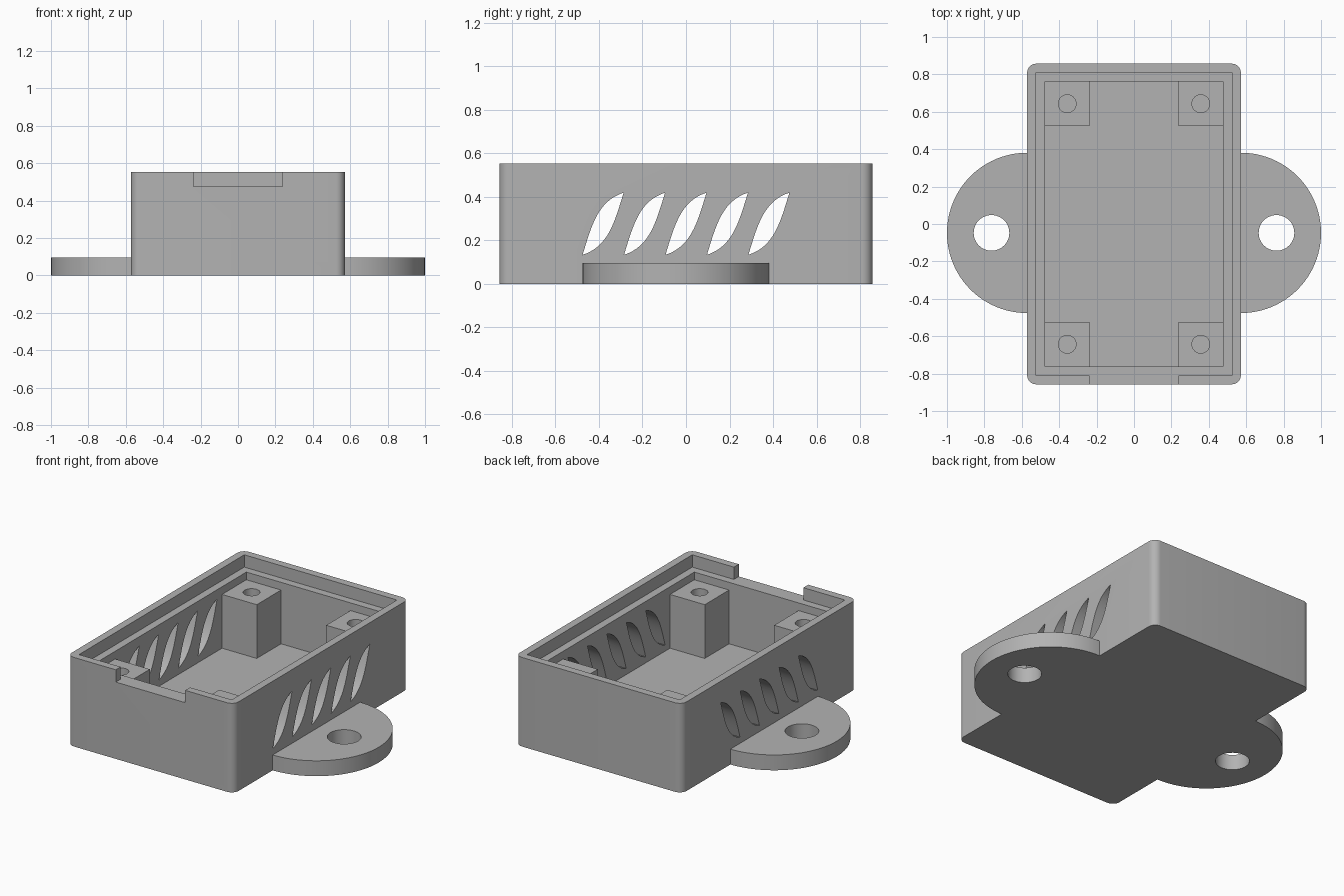
import bpy, bmesh, math
from mathutils import Vector

if "Cube" in bpy.data.objects:
    bpy.data.objects.remove(bpy.data.objects["Cube"], do_unlink=True)

U = 1 / 21  # drawing unit: the case is 24 x 36 units

grey = bpy.data.materials.new("grey plastic")
grey.use_nodes = True
colour = (0.45, 0.45, 0.45, 1)
grey.diffuse_color = colour
grey.node_tree.nodes["Principled BSDF"].inputs["Base Color"].default_value = colour


def prism(name, outline, low, high, axis="z"):
    """Extrude a closed outline along z, or a (y, z) outline along x."""
    place = (lambda a, b, h: (a, b, h)) if axis == "z" else (lambda a, b, h: (h, a, b))
    bm = bmesh.new()
    face = bm.faces.new([bm.verts.new(Vector(place(a, b, low)) * U) for a, b in outline])
    grown = bmesh.ops.extrude_face_region(bm, geom=[face])["geom"]
    shift = Vector(place(0, 0, high - low)) * U
    bmesh.ops.translate(bm, vec=shift, verts=[v for v in grown if isinstance(v, bmesh.types.BMVert)])
    bmesh.ops.recalc_face_normals(bm, faces=bm.faces)
    mesh = bpy.data.meshes.new(name)
    bm.to_mesh(mesh)
    bm.free()
    mesh.materials.append(grey)
    ob = bpy.data.objects.new(name, mesh)
    bpy.context.collection.objects.link(ob)
    return ob


def rect(x0, x1, y0, y1):
    return [(x0, y0), (x1, y0), (x1, y1), (x0, y1)]


def arc(cx, cy, r, start, end, steps):
    angles = [math.radians(start + (end - start) * i / steps) for i in range(steps + 1)]
    return [(cx + r * math.cos(a), cy + r * math.sin(a)) for a in angles]


def circle(cx, cy, r):
    return arc(cx, cy, r, 0, 360, 48)[:-1]


def combine(ob, tool, operation="DIFFERENCE"):
    """Apply a boolean and discard the tool."""
    tool.hide_render = True
    mod = ob.modifiers.new("boolean", "BOOLEAN")
    mod.operation = operation
    mod.solver = "EXACT"
    mod.object = tool
    bpy.context.view_layer.objects.active = ob
    bpy.ops.object.modifier_apply(modifier=mod.name)
    bpy.data.objects.remove(tool, do_unlink=True)


def smooth(ob):
    bpy.ops.object.select_all(action="DESELECT")
    ob.select_set(True)
    bpy.context.view_layer.objects.active = ob
    bpy.ops.object.shade_smooth_by_angle(angle=math.radians(30))


# Outer shell with rounded upright corners
W, L, H = 12, 18, 11.6
corners = [(W - 1, L - 1, 0), (1 - W, L - 1, 90), (1 - W, 1 - L, 180), (W - 1, 1 - L, 270)]
outline = [p for x, y, a in corners for p in arc(x, y, 1, a, a + 90, 8)]
case = prism("case", outline, 0, H)

# Mounting ears, run slightly into the walls
for side in (-1, 1):
    half = arc(W, -1, 9, -90, 90, 48) + [(W - 1, 8), (W - 1, -10)]
    ear = prism("ear", [(side * x, y) for x, y in half], 0, 2)
    combine(case, ear, "UNION")
    combine(case, prism("ear_hole", circle(side * 16, -1, 2), -1, 3))

# Cavity, lid ledge and front notch
combine(case, prism("cavity", rect(-10, 10, -16, 16), 2, 13))
combine(case, prism("ledge", rect(-11, 11, -17, 17), 10, 13))
combine(case, prism("notch", rect(-5, 5, -19, -16.5), 10, 13))

# Leaf-shaped vents through both side walls
def leaf_edge(t):
    s = 1 - t
    y = 3 * s * s * t * 0.9 + 3 * s * t * t * 1.5 + 4 * t ** 3
    z = 3 * s * s * t * 2.9 + 3 * s * t * t * 5.2 + 6 * t ** 3
    return y, z


STEPS = 16
upper = [leaf_edge(i / STEPS) for i in range(STEPS)]
leaf = upper + [(4 - y, 6 - z) for y, z in upper]
for i in range(5):
    # a hair of clearance keeps neighbouring vents separate
    vent = [(-10 + 4 * i + 2 + (y - 2) * 0.99, 2.8 + z) for y, z in leaf]
    combine(case, prism("vent", vent, -14, 14, "x"))
smooth(case)

# Screw posts in the four corners
for sx, side in ((-1, "right"), (1, "left")):
    for sy, end in ((-1, "front"), (1, "back")):
        base = [(sx * x, sy * y) for x, y in rect(5, 10, 11, 16)]
        post = prism(f"screw_post_{end}_{side}", base, 2, 9)
        combine(post, prism("screw_hole", circle(sx * 7.5, sy * 13.5, 1), 1, 10))
        smooth(post)
